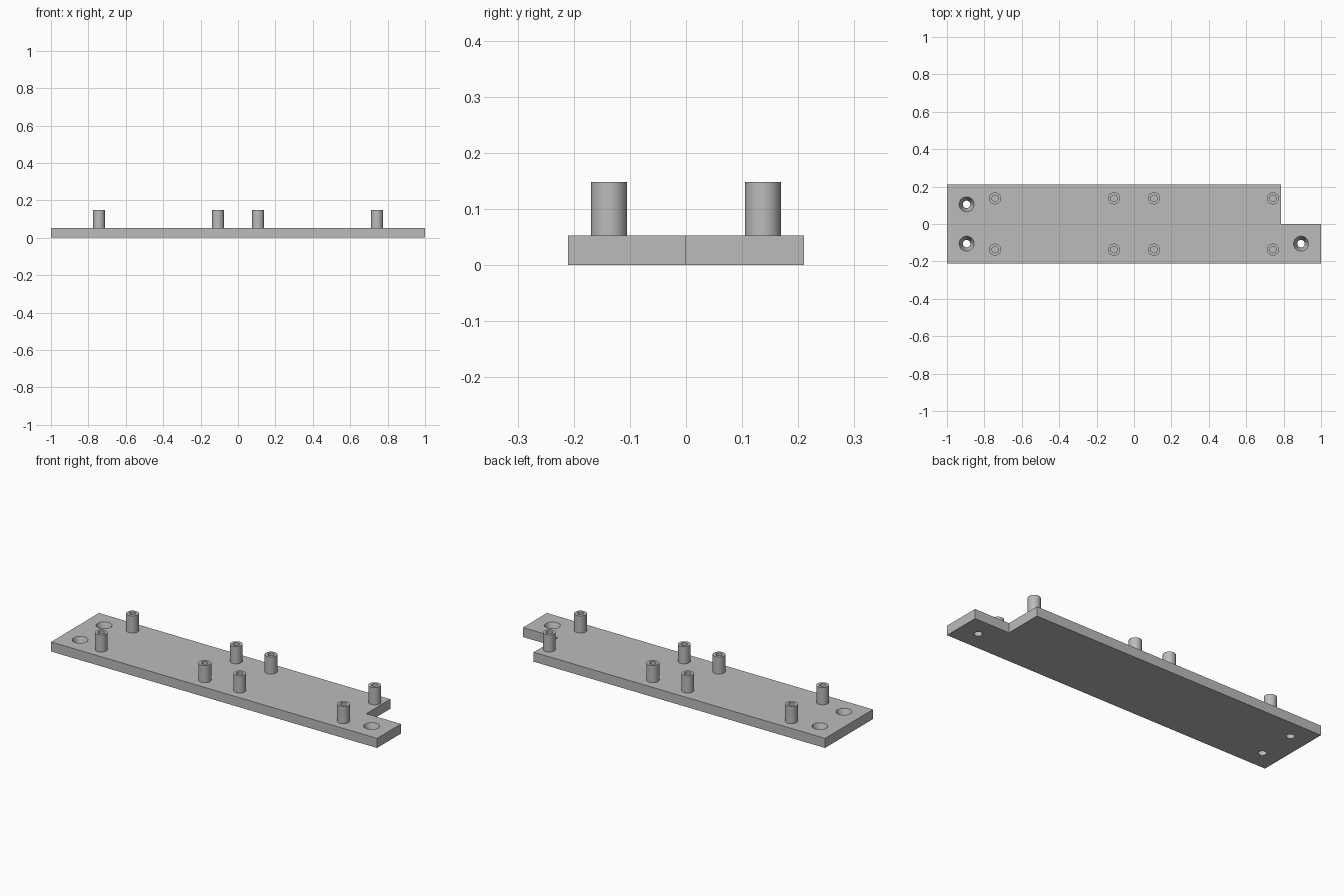
import bpy, bmesh, math
from mathutils import Vector

cube = bpy.data.objects.get("Cube")
if cube:
    bpy.data.objects.remove(cube, do_unlink=True)

PLATE_H, POST_TOP = 0.053, 0.148
SEGMENTS = 40

grey = bpy.data.materials.new("plain grey")
grey.use_nodes = True
grey.diffuse_color = (0.5, 0.5, 0.5, 1)
grey.node_tree.nodes["Principled BSDF"].inputs["Base Color"].default_value = (0.5, 0.5, 0.5, 1)


def make_object(name, bm):
    bmesh.ops.recalc_face_normals(bm, faces=bm.faces)
    mesh = bpy.data.meshes.new(name)
    bm.to_mesh(mesh)
    bm.free()
    mesh.materials.append(grey)
    obj = bpy.data.objects.new(name, mesh)
    bpy.context.collection.objects.link(obj)
    return obj


def select_only(obj):
    bpy.ops.object.select_all(action='DESELECT')
    obj.select_set(True)
    bpy.context.view_layer.objects.active = obj


def lathe(name, profile, x, y):
    """Spin an (radius, height) profile around a vertical axis."""
    bm = bmesh.new()
    verts = [bm.verts.new((r, 0, z)) for r, z in profile]
    edges = [bm.edges.new(pair) for pair in zip(verts, verts[1:])]
    bmesh.ops.spin(bm, geom=verts + edges, cent=(0, 0, 0), axis=(0, 0, 1),
                   angle=math.tau, steps=SEGMENTS)
    bmesh.ops.remove_doubles(bm, verts=bm.verts, dist=1e-5)
    obj = make_object(name, bm)
    obj.location = (x, y, 0)
    return obj


# Base plate with one notched corner
outline = [(-1, -0.21), (1, -0.21), (1, 0), (0.787, 0), (0.787, 0.21), (-1, 0.21)]
bm = bmesh.new()
face = bm.faces.new([bm.verts.new((x, y, 0)) for x, y in outline])
extruded = bmesh.ops.extrude_face_region(bm, geom=[face])["geom"]
bmesh.ops.translate(bm, vec=Vector((0, 0, PLATE_H)),
                    verts=[v for v in extruded if isinstance(v, bmesh.types.BMVert)])
plate = make_object("base_plate", bm)

# Countersunk mounting holes
for x, y in [(-0.895, 0.105), (-0.895, -0.105), (0.893, -0.105)]:
    cutter = lathe("hole_cutter", [(0, -0.02), (0.02, -0.02), (0.02, 0.003),
                                   (0.04, PLATE_H), (0.04, 0.08), (0, 0.08)], x, y)
    cutter.hide_render = True
    select_only(plate)
    mod = plate.modifiers.new("hole", 'BOOLEAN')
    mod.operation, mod.solver, mod.object = 'DIFFERENCE', 'EXACT', cutter
    bpy.ops.object.modifier_apply(modifier=mod.name)
    bpy.data.objects.remove(cutter, do_unlink=True)
select_only(plate)
bpy.ops.object.shade_smooth_by_angle(angle=math.radians(25))

# Hollow standoff posts in two groups of four
for x in (-0.743, -0.107, 0.107, 0.743):
    for y in (-0.137, 0.137):
        post = lathe("standoff_post", [(0.032, PLATE_H), (0.032, POST_TOP),
                                       (0.017, POST_TOP), (0.017, PLATE_H)], x, y)
        select_only(post)
        bpy.ops.object.shade_smooth_by_angle(angle=math.radians(30))
